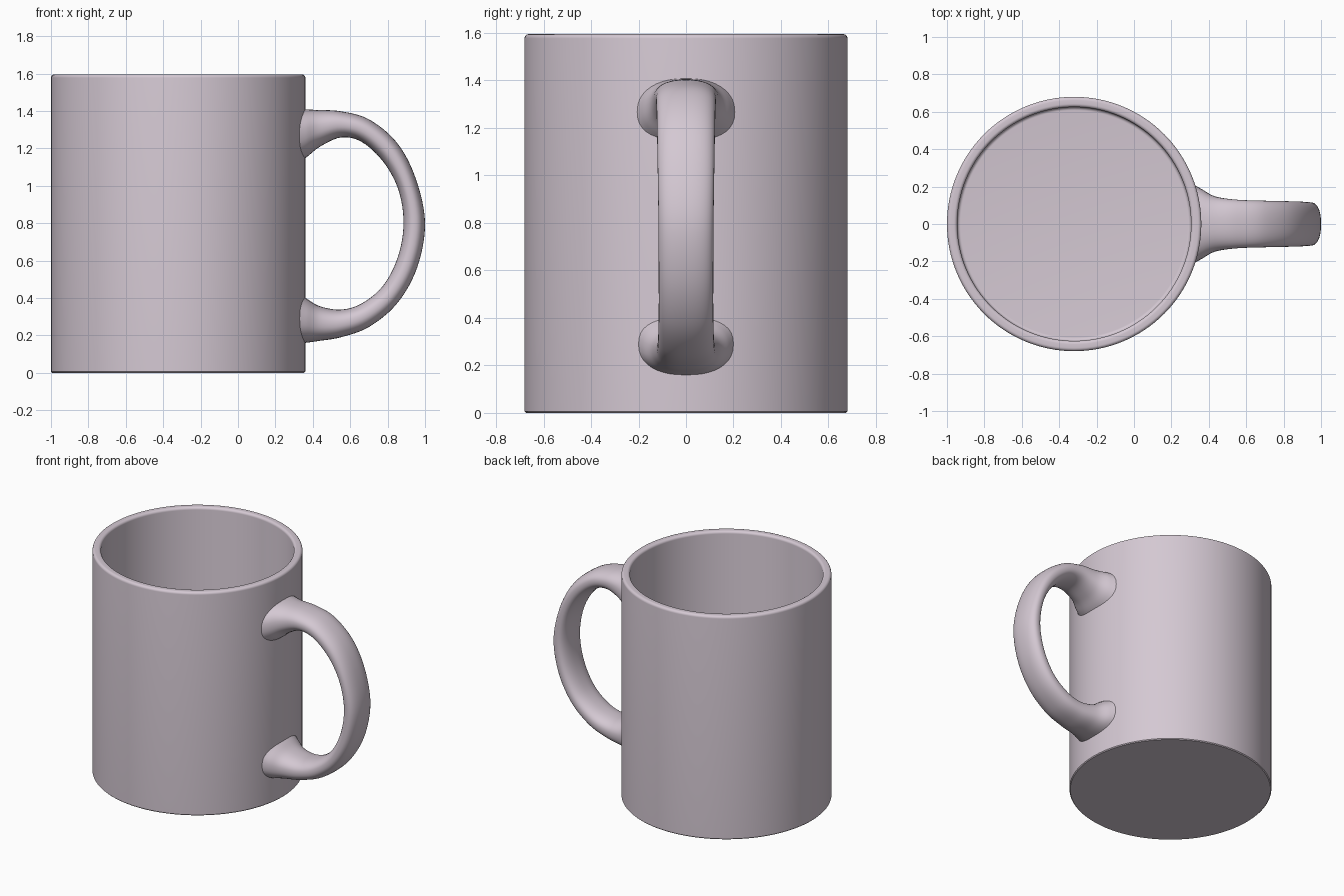
import bpy
import bmesh
import math
from mathutils import Vector

cube = bpy.data.objects.get("Cube")
if cube:
    bpy.data.objects.remove(cube, do_unlink=True)

# Glazed ceramic colour
ceramic = bpy.data.materials.new("pale mauve ceramic")
ceramic.use_nodes = True
colour = (0.66, 0.58, 0.65, 1)
ceramic.diffuse_color = colour
ceramic.node_tree.nodes["Principled BSDF"].inputs["Base Color"].default_value = colour

CENTRE_X, RADIUS, HEIGHT = -0.32, 0.68, 1.595


def finish(name, bm):
    bmesh.ops.recalc_face_normals(bm, faces=bm.faces)
    mesh = bpy.data.meshes.new(name)
    bm.to_mesh(mesh)
    bm.free()
    mesh.materials.append(ceramic)
    obj = bpy.data.objects.new(name, mesh)
    bpy.context.collection.objects.link(obj)
    bpy.ops.object.select_all(action="DESELECT")
    obj.select_set(True)
    bpy.context.view_layer.objects.active = obj
    bpy.ops.object.shade_smooth_by_angle(angle=math.radians(40))
    return obj


def loft(bm, rings):
    """Join successive rings with quads and cap both ends."""
    loops = [[bm.verts.new(p) for p in ring] for ring in rings]
    n = len(loops[0])
    for a, b in zip(loops, loops[1:]):
        for i in range(n):
            j = (i + 1) % n
            bm.faces.new((a[i], a[j], b[j], b[i]))
    bm.faces.new(loops[0])
    bm.faces.new(loops[-1])


def arc(r, z, size, start, end, steps=6):
    angles = [math.radians(start + (end - start) * i / steps) for i in range(steps + 1)]
    return [(r + size * math.cos(a), z + size * math.sin(a)) for a in angles]


# Cup body: outer wall, rounded rim, inner wall and floor
INNER, FLOOR, LIP = 0.625, 0.06, 0.018
profile = [(RADIUS - 0.006, 0), (RADIUS, 0.006)]
profile += arc(RADIUS - LIP, HEIGHT - LIP, LIP, 0, 90)
profile += arc(INNER + LIP, HEIGHT - LIP, LIP, 90, 180)
profile += arc(INNER - LIP, FLOOR + LIP, LIP, 0, -90)
SEGMENTS = 128
body = bmesh.new()
loft(body, [[(CENTRE_X + r * math.cos(math.tau * i / SEGMENTS),
              r * math.sin(math.tau * i / SEGMENTS), z)
             for i in range(SEGMENTS)] for r, z in profile])
finish("cup_body", body)

# Handle stations: outer edge (x, z), inner edge (x, z), half width
stations = [
    (0.32, 1.41, 0.32, 1.12, 0.21),
    (0.36, 1.408, 0.37, 1.155, 0.185),
    (0.43, 1.405, 0.44, 1.21, 0.147),
    (0.55, 1.398, 0.55, 1.258, 0.13),
    (0.70, 1.355, 0.66, 1.235, 0.125),
    (0.85, 1.23, 0.775, 1.13, 0.122),
    (0.95, 1.04, 0.857, 0.98, 0.119),
    (1.00, 0.80, 0.885, 0.80, 0.116),
    (0.957, 0.56, 0.855, 0.62, 0.115),
    (0.85, 0.37, 0.775, 0.465, 0.115),
    (0.70, 0.245, 0.66, 0.37, 0.118),
    (0.55, 0.19, 0.55, 0.338, 0.125),
    (0.43, 0.17, 0.44, 0.355, 0.145),
    (0.36, 0.16, 0.37, 0.395, 0.182),
    (0.32, 0.155, 0.32, 0.43, 0.205),
]


def smooth_path(points, steps):
    """Catmull-Rom interpolation through all the stations."""
    pts = [Vector(p) for p in points]
    pts = [2 * pts[0] - pts[1]] + pts + [2 * pts[-1] - pts[-2]]
    result = []
    for k in range(1, len(pts) - 2):
        a, b, c, d = pts[k - 1:k + 3]
        for s in range(steps):
            t = s / steps
            result.append(b + (c - a) * (t / 2)
                          + (2 * a - 5 * b + 4 * c - d) * (t * t / 2)
                          + (3 * b - a - 3 * c + d) * (t ** 3 / 2))
    return result + [pts[-2]]


def handle_ring(station, count=40):
    """Rounded oval spanning the outer and inner edges of the handle."""
    ox, oz, ix, iz, half = station
    ring = []
    for i in range(count):
        a = math.tau * i / count
        c, s = math.cos(a), math.sin(a)
        u = math.copysign(abs(c) ** 0.85, c)
        v = math.copysign(abs(s) ** 0.85, s)
        ring.append(((ox + ix) / 2 + u * (ox - ix) / 2, half * v,
                     (oz + iz) / 2 + u * (oz - iz) / 2))
    return ring


handle = bmesh.new()
loft(handle, [handle_ring(s) for s in smooth_path(stations, 6)])
finish("handle", handle)
